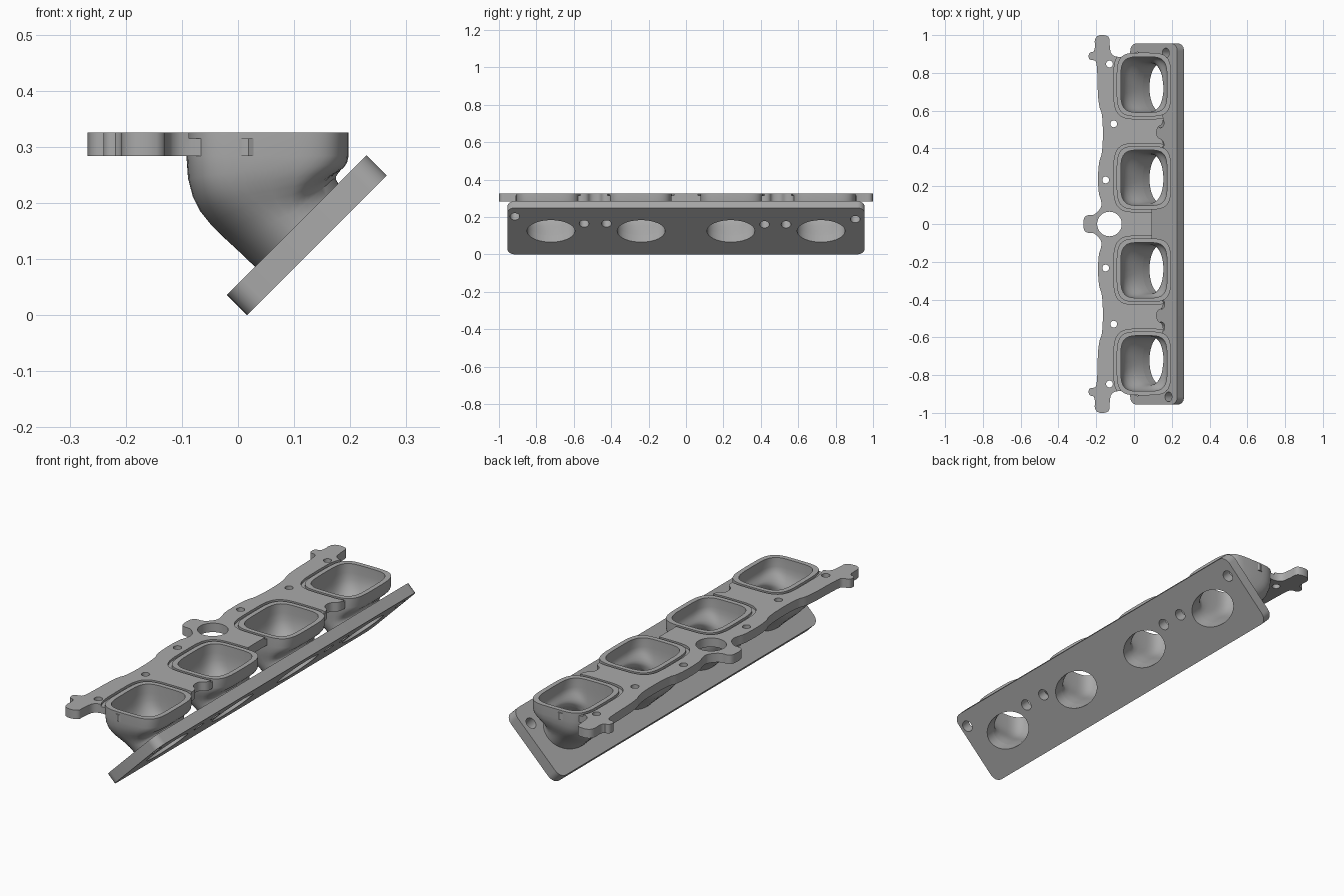
import bpy, bmesh, math
from mathutils import Matrix, Vector

if "Cube" in bpy.data.objects:
    bpy.data.objects.remove(bpy.data.objects["Cube"])

metal = bpy.data.materials.new("cast_grey")
metal.use_nodes = True
grey = (0.40, 0.40, 0.40, 1)
metal.diffuse_color = grey
metal.node_tree.nodes["Principled BSDF"].inputs["Base Color"].default_value = grey

TOP, UNDER = 0.326, 0.284
THICK, HALF = 0.0255, 0.176
PLATE = Matrix.Translation((0.1225, 0, 0.1425)) @ Matrix.Rotation(-math.pi / 4, 4, 'Y')
PORT_X, PORT_A, PORT_B = 0.0525, 0.1225, 0.147
HOLE_A, HOLE_B = 0.083, 0.128
WALL = 0.022
PORTS = [(s * top, s * low) for s in (-1, 1) for top, low in ((0.738, 0.722), (0.245, 0.24))]


def finish(name, bm):
    bmesh.ops.recalc_face_normals(bm, faces=bm.faces)
    mesh = bpy.data.meshes.new(name)
    bm.to_mesh(mesh)
    bm.free()
    mesh.materials.append(metal)
    obj = bpy.data.objects.new(name, mesh)
    bpy.context.collection.objects.link(obj)
    return obj


def activate(obj):
    bpy.ops.object.select_all(action='DESELECT')
    obj.select_set(True)
    bpy.context.view_layer.objects.active = obj


def oval(cx, cy, a, b, power=2, count=48):
    pts = []
    for i in range(count):
        t = math.tau * i / count
        c, s = math.cos(t), math.sin(t)
        pts.append((cx + a * math.copysign(abs(c) ** (2 / power), c),
                    cy + b * math.copysign(abs(s) ** (2 / power), s)))
    return pts


def rounded_box(a, b, r, steps=6):
    pts = []
    for k, (sx, sy) in enumerate(((1, 1), (-1, 1), (-1, -1), (1, -1))):
        for i in range(steps + 1):
            t = (k + i / steps) * math.pi / 2
            pts.append((sx * (a - r) + r * math.cos(t), sy * (b - r) + r * math.sin(t)))
    return pts


def prism(name, outline, z0, z1, matrix=Matrix()):
    bm = bmesh.new()
    rings = [[bm.verts.new(matrix @ Vector((x, y, z))) for x, y in outline] for z in (z0, z1)]
    n = len(outline)
    for ring in rings:
        bm.faces.new(ring)
    for i in range(n):
        j = (i + 1) % n
        bm.faces.new((rings[0][i], rings[0][j], rings[1][j], rings[1][i]))
    return finish(name, bm)


def cut(obj, outline, z0, z1, matrix=Matrix()):
    cutter = prism("cutter", outline, z0, z1, matrix)
    cutter.hide_render = True
    mod = obj.modifiers.new("cut", 'BOOLEAN')
    mod.operation, mod.solver, mod.object = 'DIFFERENCE', 'EXACT', cutter
    activate(obj)
    bpy.ops.object.modifier_apply(modifier=mod.name)
    bpy.data.objects.remove(cutter)


def smooth(obj, angle=35):
    activate(obj)
    bpy.ops.object.shade_smooth_by_angle(angle=math.radians(angle))


def soften(pts, rounds=2):
    # Corner cutting turns the rough outline into flowing curves
    for _ in range(rounds):
        out = []
        for p, q in zip(pts, pts[1:] + pts[:1]):
            p, q = Vector(p), Vector(q)
            out += [p.lerp(q, 0.25), p.lerp(q, 0.75)]
        pts = out
    return pts


# Upper flange: half outline from the centre boss round to the port side, mirrored
half = [(-.268, .03), (-.25, .048), (-.21, .046), (-.17, .09), (-.175, .13), (-.19, .17),
        (-.19, .32), (-.165, .38), (-.165, .58), (-.19, .63), (-.195, .84), (-.205, .868),
        (-.24, .868), (-.24, .91), (-.205, .91), (-.21, 1.0), (-.13, 1.0), (-.13, .95),
        (-.12, .885), (-.03, .885), (.03, .925), (.035, .85), (.1, .8), (.1, .58),
        (.155, .585), (.155, .53), (.12, .51), (.12, .46), (.155, .445), (.155, .395),
        (.1, .4), (.1, .12), (.095, .07)]
flange = prism("upper_flange", soften(half + [(x, -y) for x, y in reversed(half)]), UNDER, TOP)
for y, _ in PORTS:
    cut(flange, oval(PORT_X, y, PORT_A + WALL, PORT_B + WALL, 4.2), UNDER - 0.1, TOP + 0.1)
    cut(flange, oval(PORT_X, y, PORT_A + 0.037, PORT_B + 0.035, 4.2), TOP - 0.011, TOP + 0.1)
cut(flange, oval(-0.13, 0, 0.065, 0.065), 0, 1)
for x, y in ((-0.13, 0.847), (-0.107, 0.53), (-0.15, 0.233)):
    for s in (-1, 1):
        cut(flange, oval(x, s * y, 0.018, 0.018, count=20), 0, 1)
smooth(flange)

# Sloping lower flange with oval ports and bolt holes
plate = prism("lower_flange", rounded_box(HALF, 0.955, 0.04), -THICK, THICK, PLATE)
for _, y in PORTS:
    cut(plate, oval(0, y, HOLE_A, HOLE_B), -0.1, 0.1, PLATE)
for u, y in ((0.11, -0.915), (0.09, 0.905), (0.056, -0.545), (0.056, -0.425),
             (0.05, 0.42), (0.05, 0.535)):
    cut(plate, oval(u, y, 0.026, 0.026, count=24), -0.1, 0.1, PLATE)
smooth(plate)


def runner_rows(top_y, low_y, wall, steps=7):
    # Squarish mouth sweeping through a bend to an oval on the sloping plate
    mouth = oval(PORT_X, top_y, PORT_A + wall, PORT_B + wall, 4.2)
    foot = [PLATE @ Vector((x, y, THICK)) for x, y in oval(0, low_y, HOLE_A + wall, HOLE_B + wall)]
    down, out = Vector((0, 0, -1)), Vector((1, 0, -1)).normalized()
    rows = [[Vector((x, y, TOP)) for x, y in mouth]]
    for k in range(steps + 1):
        t = k / steps
        row = []
        for (x, y), q in zip(mouth, foot):
            p = Vector((x, y, UNDER))
            pull = 1.35 * (q - p).length
            row.append(p * (2 * t**3 - 3 * t**2 + 1) + q * (3 * t**2 - 2 * t**3)
                       + down * pull * (t**3 - 2 * t**2 + t) + out * pull * (t**3 - t**2))
        rows.append(row)
    return rows


# Four hollow runners joining the flanges
for number, (top_y, low_y) in enumerate(PORTS, 1):
    bm = bmesh.new()
    rows = runner_rows(top_y, low_y, WALL)[::-1] + runner_rows(top_y, low_y, 0)
    rings = [[bm.verts.new(p) for p in row] for row in rows]
    for a, b in zip(rings, rings[1:] + rings[:1]):
        for i in range(len(a)):
            j = (i + 1) % len(a)
            bm.faces.new((a[i], a[j], b[j], b[i]))
    smooth(finish(f"runner_{number}", bm), 40)
